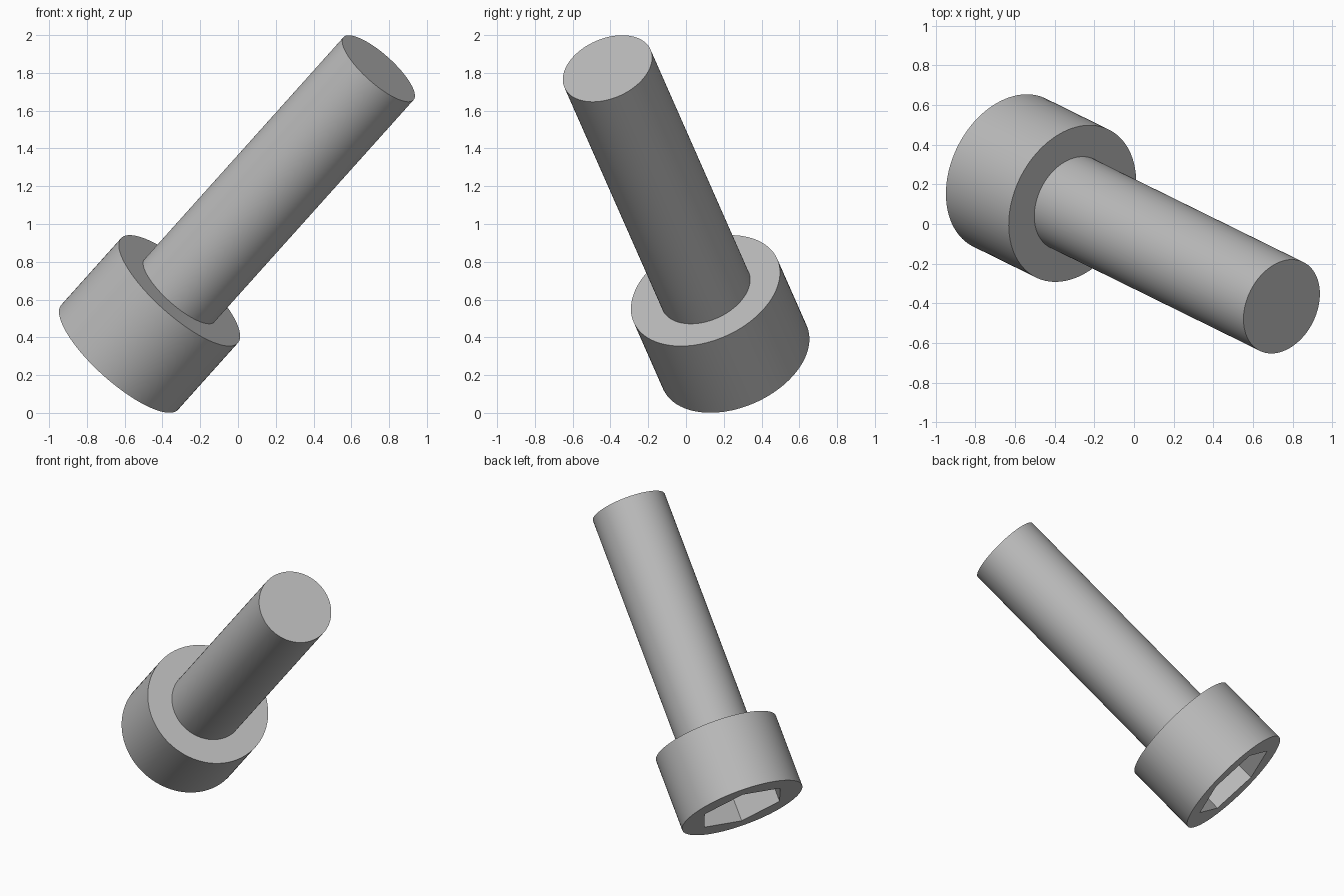
import bpy, bmesh, math
from mathutils import Matrix, Vector

if "Cube" in bpy.data.objects:
    bpy.data.objects.remove(bpy.data.objects["Cube"], do_unlink=True)

SEGMENTS = 96
HEAD_R, HEAD_H = 0.4155, 0.499
SHANK_R, SHANK_L = 0.249, 1.662
SOCKET_R, SOCKET_DEPTH = 0.30, 0.26

# Tilted frame: z runs along the bolt, x points at a corner of the hex socket
axis = Vector((0.634, -0.312, 0.707)).normalized()
corner = Vector((-0.771, -0.329, 0.546))
corner = (corner - axis * corner.dot(axis)).normalized()
side = axis.cross(corner)
frame = Matrix((corner, side, axis)).transposed().to_4x4()
frame.translation = Vector((-0.31, 0.103, 0.6475))

steel = bpy.data.materials.new("steel_grey")
steel.use_nodes = True
colour = (0.5, 0.5, 0.5, 1)
steel.diffuse_color = colour
steel.node_tree.nodes["Principled BSDF"].inputs["Base Color"].default_value = colour


def round_profile(angle):
    return 1.0


def hex_profile(angle):
    sector = math.pi / 3
    return math.cos(sector / 2) / math.cos(angle % sector - sector / 2)


def lathe(name, rings):
    """Join rings of (radius, height, profile) into a closed, capped solid."""
    bm = bmesh.new()
    loops = []
    for radius, height, profile in rings:
        loop = []
        for i in range(SEGMENTS):
            a = math.tau * i / SEGMENTS
            r = radius * profile(a)
            loop.append(bm.verts.new((r * math.cos(a), r * math.sin(a), height)))
        loops.append(loop)
    for low, high in zip(loops, loops[1:]):
        for i in range(SEGMENTS):
            j = (i + 1) % SEGMENTS
            bm.faces.new((low[i], low[j], high[j], high[i]))
    bm.faces.new(loops[0][::-1])
    bm.faces.new(loops[-1])
    bmesh.ops.recalc_face_normals(bm, faces=bm.faces)
    mesh = bpy.data.meshes.new(name)
    bm.to_mesh(mesh)
    bm.free()
    mesh.materials.append(steel)
    obj = bpy.data.objects.new(name, mesh)
    bpy.context.collection.objects.link(obj)
    obj.matrix_world = frame
    bpy.ops.object.select_all(action='DESELECT')
    obj.select_set(True)
    bpy.context.view_layer.objects.active = obj
    bpy.ops.object.shade_smooth_by_angle(angle=math.radians(30))
    return obj


# Cylindrical head with a hexagonal socket sunk into its outer end
lathe("bolt_head", [
    (SOCKET_R, SOCKET_DEPTH - HEAD_H, hex_profile),
    (SOCKET_R, -HEAD_H, hex_profile),
    (HEAD_R, -HEAD_H, round_profile),
    (HEAD_R, 0, round_profile),
])

# Plain shank, seated slightly inside the head
lathe("bolt_shank", [
    (SHANK_R, -0.02, round_profile),
    (SHANK_R, SHANK_L, round_profile),
])
